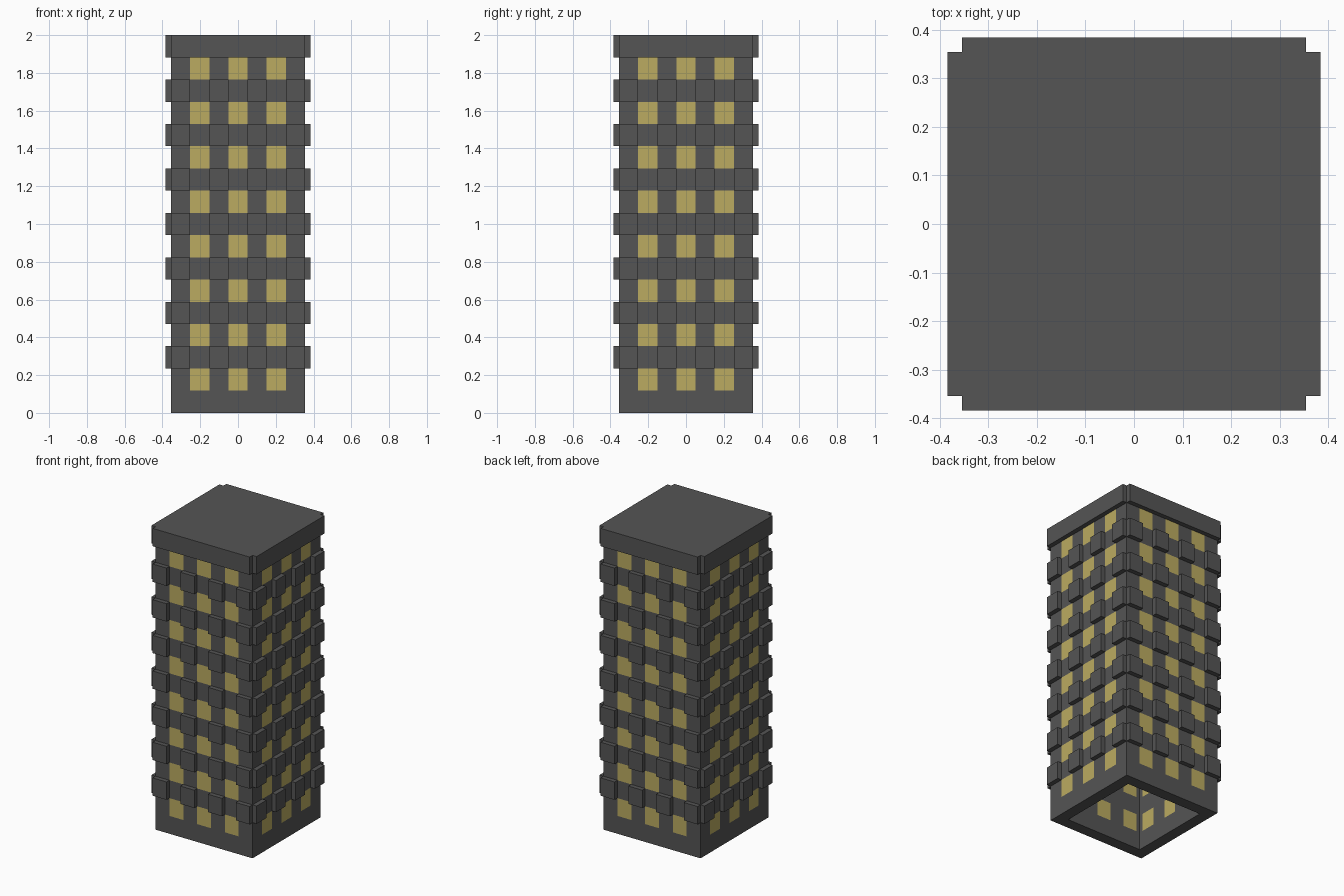
import bpy, bmesh
from math import pi
from mathutils import Matrix, Vector

if "Cube" in bpy.data.objects:
    bpy.data.objects.remove(bpy.data.objects["Cube"])

HALF, OUT, HEIGHT = 0.354, 0.384, 2.0
COLS, ROWS = 7, 17
CW, RH = 2 * HALF / COLS, HEIGHT / ROWS


def material(name, rgb):
    m = bpy.data.materials.new(name)
    m.diffuse_color = (*rgb, 1)
    m.use_nodes = True
    m.node_tree.nodes["Principled BSDF"].inputs["Base Color"].default_value = m.diffuse_color
    return m


GREY = material("dark_concrete", (0.09, 0.09, 0.09))
GOLD = material("lit_window", (0.5, 0.41, 0.12))


def make_object(name, bm, mats):
    me = bpy.data.meshes.new(name)
    bm.to_mesh(me)
    bm.free()
    for m in mats:
        me.materials.append(m)
    ob = bpy.data.objects.new(name, me)
    bpy.context.collection.objects.link(ob)
    return ob


SIDES = [Matrix.Rotation(i * pi / 2, 4, 'Z') for i in range(4)]

# Tower walls: a grid on each side, windows in every second row and column
bm = bmesh.new()
for rot in SIDES:
    for r in range(ROWS):
        for c in range(COLS):
            x0, z0 = -HALF + c * CW, r * RH
            corners = [(x0, z0), (x0 + CW, z0), (x0 + CW, z0 + RH), (x0, z0 + RH)]
            f = bm.faces.new([bm.verts.new(rot @ Vector((x, -HALF, z))) for x, z in corners])
            f.material_index = int(r % 2 == 1 and c % 2 == 1)
bmesh.ops.remove_doubles(bm, verts=bm.verts, dist=1e-4)
# Flat roof closes the top rim
rim = [e for e in bm.edges if e.is_boundary and all(v.co.z > HEIGHT - 0.01 for v in e.verts)]
bmesh.ops.contextual_create(bm, geom=rim)
bmesh.ops.recalc_face_normals(bm, faces=bm.faces)
walls = make_object("tower_walls", bm, [GREY, GOLD])
# Hollow shell, open at the bottom
shell = walls.modifiers.new("wall_thickness", 'SOLIDIFY')
shell.thickness = 0.075
shell.offset = -1
shell.use_even_offset = True


def add_block(bm, rot, x0, x1, z0, z1):
    """Box standing out from one side of the tower."""
    size = Matrix.Diagonal((x1 - x0, OUT - HALF, z1 - z0, 1))
    place = Matrix.Translation(((x0 + x1) / 2, -(HALF + OUT) / 2, (z0 + z1) / 2))
    bmesh.ops.create_cube(bm, size=1, matrix=rot @ place @ size)


# Raised blocks between the window columns on each floor band
bm = bmesh.new()
for rot in SIDES:
    for r in range(2, ROWS - 1, 2):
        for c in range(0, COLS, 2):
            x0 = -HALF + c * CW
            add_block(bm, rot, x0, x0 + CW, r * RH, (r + 1) * RH)
make_object("floor_blocks", bm, [GREY])

# Continuous parapet band at the top
bm = bmesh.new()
for rot in SIDES:
    add_block(bm, rot, -HALF, HALF, HEIGHT - RH, HEIGHT)
make_object("parapet_band", bm, [GREY])
